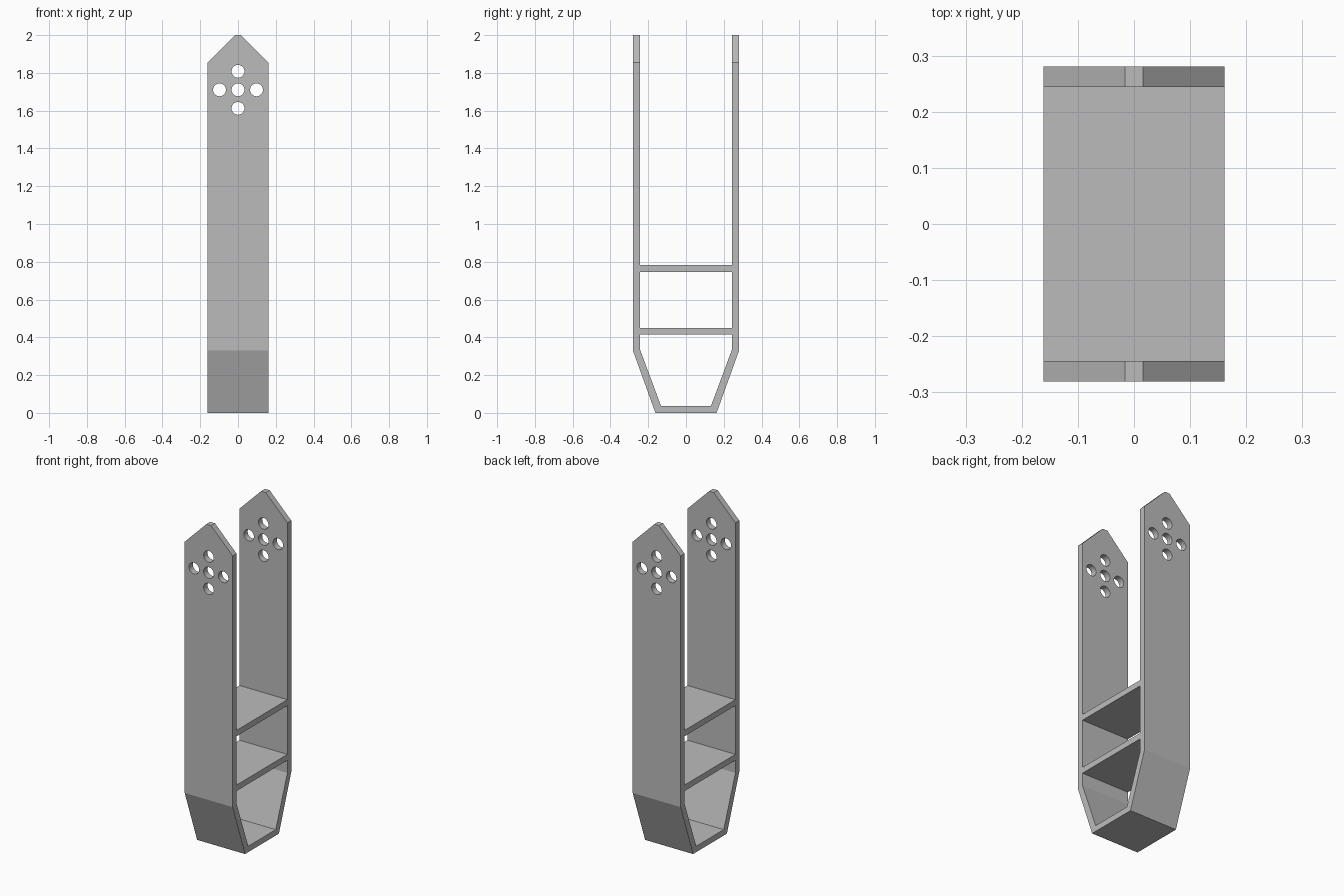
import bpy
import bmesh
import math
from mathutils import Matrix, Vector

if "Cube" in bpy.data.objects:
    bpy.data.objects.remove(bpy.data.objects["Cube"], do_unlink=True)

HALF_W = 0.161      # half width along x
OUTER, INNER = 0.281, 0.244   # wall faces along y
HOLE_Z, HOLE_STEP, HOLE_R = 1.71, 0.098, 0.034

grey = bpy.data.materials.new("plain grey")
grey.use_nodes = True
colour = (0.5, 0.5, 0.5, 1)
grey.diffuse_color = colour
grey.node_tree.nodes["Principled BSDF"].inputs["Base Color"].default_value = colour


def make_object(name, bm):
    bmesh.ops.recalc_face_normals(bm, faces=bm.faces)
    mesh = bpy.data.meshes.new(name)
    bm.to_mesh(mesh)
    bm.free()
    mesh.materials.append(grey)
    obj = bpy.data.objects.new(name, mesh)
    bpy.context.collection.objects.link(obj)
    return obj


def prism(name, points, depth):
    """Extrude a closed outline symmetrically along the given depth vector."""
    bm = bmesh.new()
    depth = Vector(depth)
    face = bm.faces.new([bm.verts.new(Vector(p) - depth) for p in points])
    new = bmesh.ops.extrude_face_region(bm, geom=[face])["geom"]
    verts = [v for v in new if isinstance(v, bmesh.types.BMVert)]
    bmesh.ops.translate(bm, verts=verts, vec=depth * 2)
    return make_object(name, bm)


def cut(obj, tool, operation):
    mod = obj.modifiers.new(operation.title(), 'BOOLEAN')
    mod.operation, mod.object, mod.solver = operation, tool, 'EXACT'
    bpy.context.view_layer.objects.active = obj
    bpy.ops.object.modifier_apply(modifier=mod.name)
    bpy.data.objects.remove(tool, do_unlink=True)


# Fork frame: two tall arms joined by a tapered foot
outer = [(OUTER, 2.0), (OUTER, 0.33), (0.162, 0)]
inner = [(0.132, 0.036), (INNER, 0.337), (INNER, 2.0)]
right_half = [(0, y, z) for y, z in outer]
left_half = [(0, -y, z) for y, z in reversed(outer)]
inside = ([(0, -y, z) for y, z in reversed(inner)]
          + [(0, y, z) for y, z in inner])
frame = prism("fork_frame", right_half + left_half + inside, (HALF_W, 0, 0))

# Pointed arm tips
gable = [(-0.3, 0, -0.1), (0.3, 0, -0.1), (0.3, 0, 1.73),
         (0.016, 0, 2.0), (-0.016, 0, 2.0), (-0.3, 0, 1.73)]
slope = (2.0 - 1.855) / (HALF_W - 0.016)
gable = [(x, y, 2.0 - slope * (0.3 - 0.016) if z == 1.73 else z)
         for x, y, z in gable]
cut(frame, prism("tip_cutter", gable, (0, 0.5, 0)), 'INTERSECT')

# Cross of five bolt holes through both arms
bm = bmesh.new()
for dx, dz in ((0, 0), (1, 0), (-1, 0), (0, 1), (0, -1)):
    place = (Matrix.Translation((dx * HOLE_STEP, 0, HOLE_Z + dz * HOLE_STEP))
             @ Matrix.Rotation(math.pi / 2, 4, 'X'))
    bmesh.ops.create_cone(bm, cap_ends=True, segments=32, radius1=HOLE_R,
                          radius2=HOLE_R, depth=1, matrix=place)
cut(frame, make_object("hole_cutter", bm), 'DIFFERENCE')

# Two cross shelves between the arms
for name, z in (("lower_shelf", 0.432), ("upper_shelf", 0.764)):
    bm = bmesh.new()
    size = Matrix.Diagonal((HALF_W * 2, INNER * 2, 0.036, 1))
    bmesh.ops.create_cube(bm, size=1, matrix=Matrix.Translation((0, 0, z)) @ size)
    make_object(name, bm)

# Round hole walls, crisp edges elsewhere
bpy.ops.object.select_all(action='DESELECT')
frame.select_set(True)
bpy.context.view_layer.objects.active = frame
bpy.ops.object.shade_smooth_by_angle(angle=math.radians(15))
